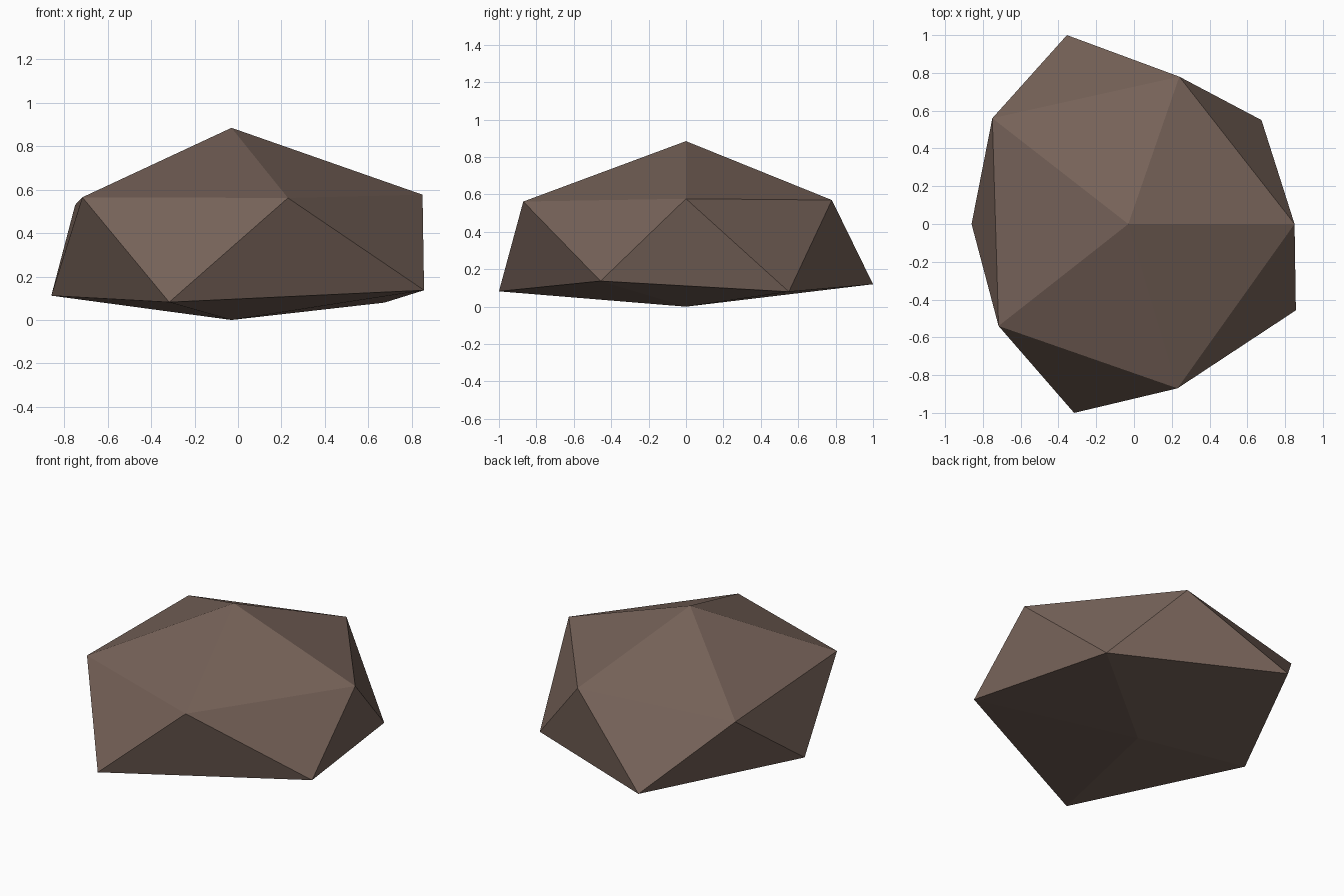
import bpy
import bmesh

cube = bpy.data.objects.get("Cube")
if cube:
    bpy.data.objects.remove(cube, do_unlink=True)

# Stone colour
stone = bpy.data.materials.new("brown_stone")
stone.use_nodes = True
colour = (0.18, 0.122, 0.098, 1.0)
stone.diffuse_color = colour
bsdf = stone.node_tree.nodes["Principled BSDF"]
bsdf.inputs["Base Color"].default_value = colour
bsdf.inputs["Roughness"].default_value = 0.9

# Irregular twenty-sided rock: two poles and two staggered rings of corners
upper_ring = [(0.85, 0, 0.577), (0.24, 0.78, 0.57), (-0.75, 0.56, 0.53),
              (-0.717, -0.54, 0.565), (0.23, -0.87, 0.562)]
lower_ring = [(0.675, 0.55, 0.08), (-0.355, 1.0, 0.12), (-0.86, 0, 0.112),
              (-0.317, -1.0, 0.082), (0.857, -0.457, 0.137)]

bm = bmesh.new()
peak = bm.verts.new((-0.03, 0, 0.885))
base = bm.verts.new((-0.03, 0, 0))
up = [bm.verts.new(p) for p in upper_ring]
low = [bm.verts.new(p) for p in lower_ring]
for i in range(len(up)):
    j = (i + 1) % len(up)
    bm.faces.new((peak, up[i], up[j]))
    bm.faces.new((up[i], low[i], up[j]))
    bm.faces.new((low[i], low[j], up[j]))
    bm.faces.new((base, low[j], low[i]))
bmesh.ops.recalc_face_normals(bm, faces=bm.faces)

mesh = bpy.data.meshes.new("rock")
bm.to_mesh(mesh)
bm.free()
mesh.materials.append(stone)
rock = bpy.data.objects.new("rock", mesh)
bpy.context.collection.objects.link(rock)
